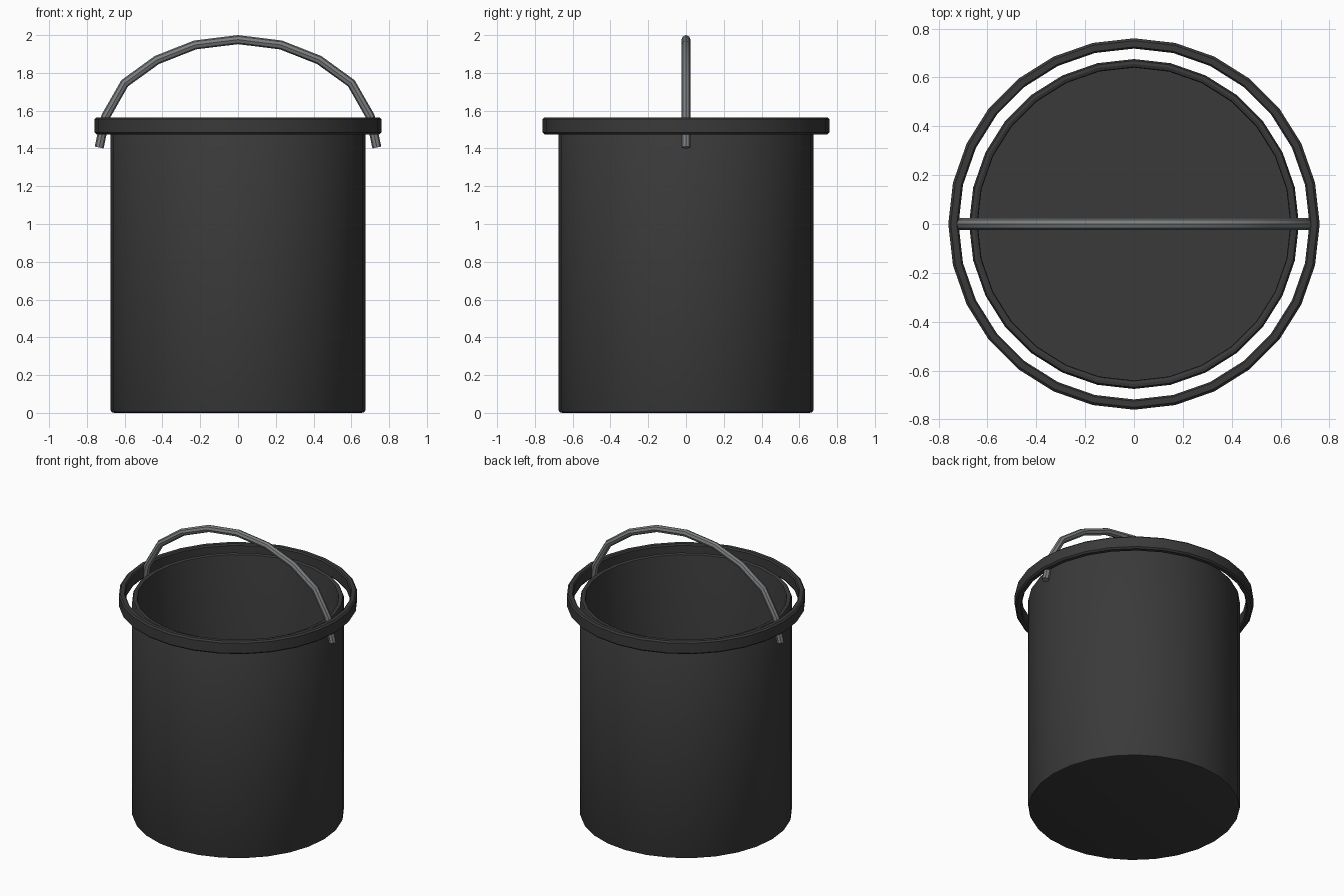
import bpy, bmesh
from math import cos, sin, tau, radians

SIDES = 28

cube = bpy.data.objects.get("Cube")
if cube:
    bpy.data.objects.remove(cube, do_unlink=True)


def material(name, rgb, rough=0.6):
    mat = bpy.data.materials.new(name)
    mat.use_nodes = True
    color = (*rgb, 1)
    mat.diffuse_color = color
    shader = mat.node_tree.nodes["Principled BSDF"]
    shader.inputs["Base Color"].default_value = color
    shader.inputs["Roughness"].default_value = rough
    return mat


def select_only(obj):
    bpy.ops.object.select_all(action="DESELECT")
    obj.select_set(True)
    bpy.context.view_layer.objects.active = obj


def lathe(name, profile, mat, closed=False):
    """Turn a (radius, height) profile about z; open profiles get end discs."""
    bm = bmesh.new()
    rings = []
    for r, z in profile:
        rings.append([bm.verts.new((r * cos(tau * i / SIDES), r * sin(tau * i / SIDES), z))
                      for i in range(SIDES)])
    pairs = list(zip(rings, rings[1:]))
    if closed:
        pairs.append((rings[-1], rings[0]))
    else:
        bm.faces.new(rings[0][::-1])
        bm.faces.new(rings[-1])
    for low, high in pairs:
        for i in range(SIDES):
            j = (i + 1) % SIDES
            bm.faces.new((low[i], low[j], high[j], high[i]))
    bmesh.ops.recalc_face_normals(bm, faces=bm.faces)
    mesh = bpy.data.meshes.new(name)
    bm.to_mesh(mesh)
    bm.free()
    obj = bpy.data.objects.new(name, mesh)
    bpy.context.collection.objects.link(obj)
    mesh.materials.append(mat)
    select_only(obj)
    bpy.ops.object.shade_smooth_by_angle(angle=radians(30))
    return obj


dark_grey = material("dark grey", (0.042, 0.042, 0.042))
steel_grey = material("steel grey", (0.2, 0.21, 0.215), 0.4)

# Open bucket: outside wall, softened rim, inside wall and floor
lathe("bucket", [(0.655, 0), (0.67, 0.004), (0.675, 0.015),
                 (0.675, 1.515), (0.668, 1.528), (0.655, 1.53),
                 (0.643, 1.525), (0.64, 1.515), (0.64, 0.035)], dark_grey)

# Collar around the mouth, with a gap to the wall
lathe("collar_ring", [(0.725, 1.475), (0.75, 1.475), (0.76, 1.485),
                      (0.76, 1.555), (0.75, 1.565), (0.725, 1.565),
                      (0.718, 1.555), (0.718, 1.485)], dark_grey, closed=True)

# Arched wire handle, mirrored from one half
half = [(0.735, 1.405), (0.70, 1.57), (0.60, 1.745), (0.43, 1.868), (0.227, 1.948)]
path = [(-x, z) for x, z in half] + [(0, 1.976)] + half[::-1]
curve = bpy.data.curves.new("handle", "CURVE")
curve.dimensions = "3D"
curve.bevel_depth = 0.024
curve.bevel_resolution = 2
curve.use_fill_caps = True
spline = curve.splines.new("POLY")
spline.points.add(len(path) - 1)
for point, (x, z) in zip(spline.points, path):
    point.co = (x, 0, z, 1)
handle = bpy.data.objects.new("handle", curve)
bpy.context.collection.objects.link(handle)
curve.materials.append(steel_grey)
select_only(handle)
bpy.ops.object.convert(target="MESH")
bpy.ops.object.shade_smooth_by_angle(angle=radians(30))
